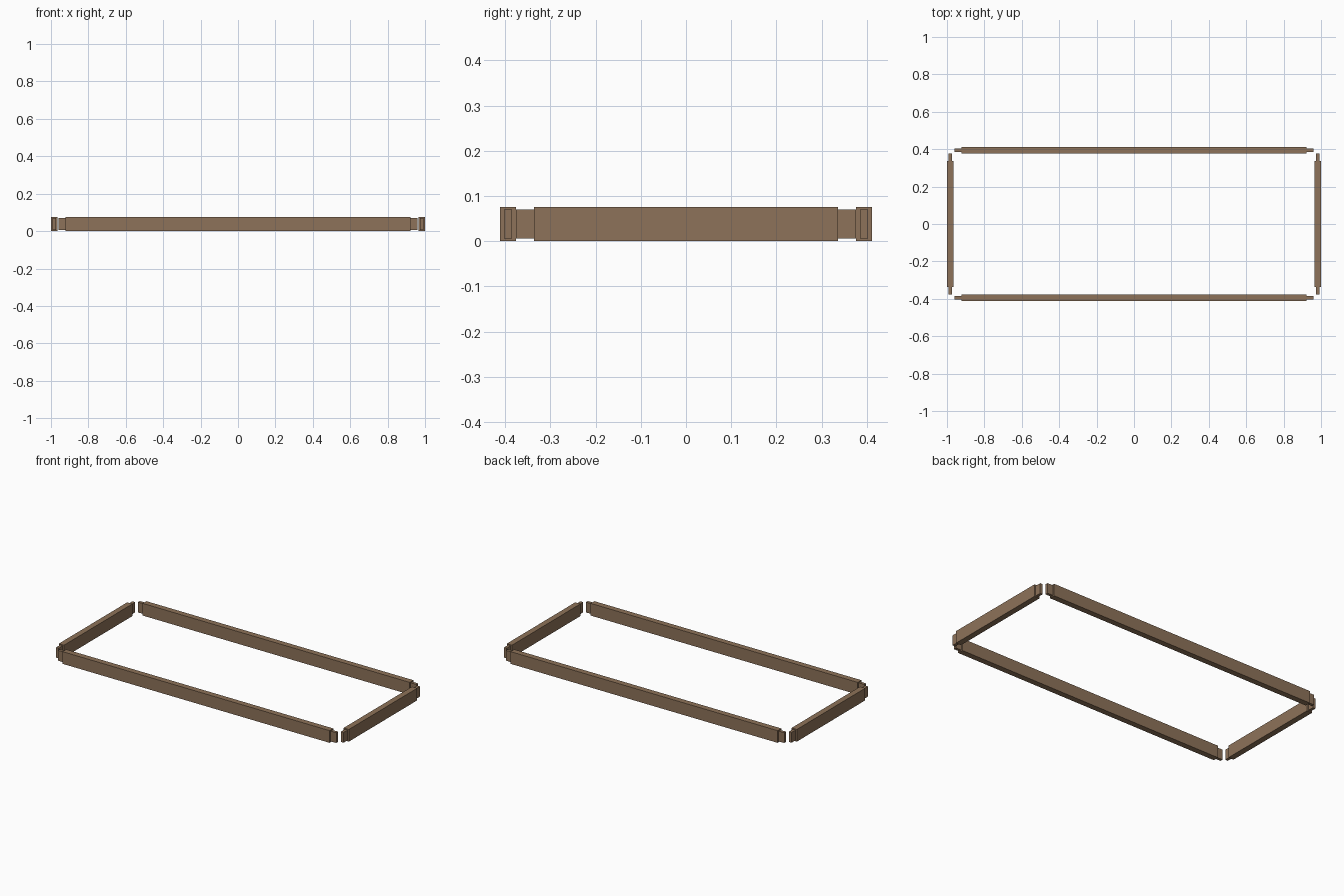
import bpy, bmesh
from mathutils import Matrix, Vector

if "Cube" in bpy.data.objects:
    bpy.data.objects.remove(bpy.data.objects["Cube"])

wood = bpy.data.materials.new("wood")
wood.diffuse_color = (0.27, 0.17, 0.10, 1)
wood.use_nodes = True
wood.node_tree.nodes["Principled BSDF"].inputs["Base Color"].default_value = wood.diffuse_color

HEIGHT, THICK = 0.076, 0.036
TENON_H, TENON_T, TENON_L = 0.064, 0.018, 0.039


def rail(name, body_half, location, turned=False):
    """Rail along x with a stub tenon at each end; turned lays it along y."""
    bm = bmesh.new()
    bmesh.ops.create_cube(bm, size=1)
    bmesh.ops.scale(bm, vec=(2 * body_half, THICK, HEIGHT), verts=bm.verts)
    # inset each end into a shoulder, then pull out the tenon
    for end in [f for f in bm.faces if abs(f.normal.x) > 0.9]:
        side = end.normal.x
        bmesh.ops.inset_individual(bm, faces=[end], thickness=0.004)
        for v in end.verts:
            v.co.y = TENON_T / 2 * (1 if v.co.y > 0 else -1)
            v.co.z = TENON_H / 2 * (1 if v.co.z > 0 else -1)
        new = bmesh.ops.extrude_discrete_faces(bm, faces=[end])["faces"][0]
        bmesh.ops.translate(bm, verts=new.verts, vec=Vector((TENON_L * side, 0, 0)))
    if turned:
        bm.transform(Matrix.Rotation(1.5707963, 4, 'Z'))
    bmesh.ops.recalc_face_normals(bm, faces=bm.faces)
    mesh = bpy.data.meshes.new(name)
    bm.to_mesh(mesh)
    bm.free()
    mesh.materials.append(wood)
    obj = bpy.data.objects.new(name, mesh)
    obj.location = location
    bpy.context.collection.objects.link(obj)


# long front and back rails, short side rails
for name, s in (("front_rail", -1), ("back_rail", 1)):
    rail(name, 0.921, (0, s * 0.394, HEIGHT / 2))
for name, s in (("left_rail", -1), ("right_rail", 1)):
    rail(name, 0.337, (s * 0.982, 0, HEIGHT / 2), turned=True)
